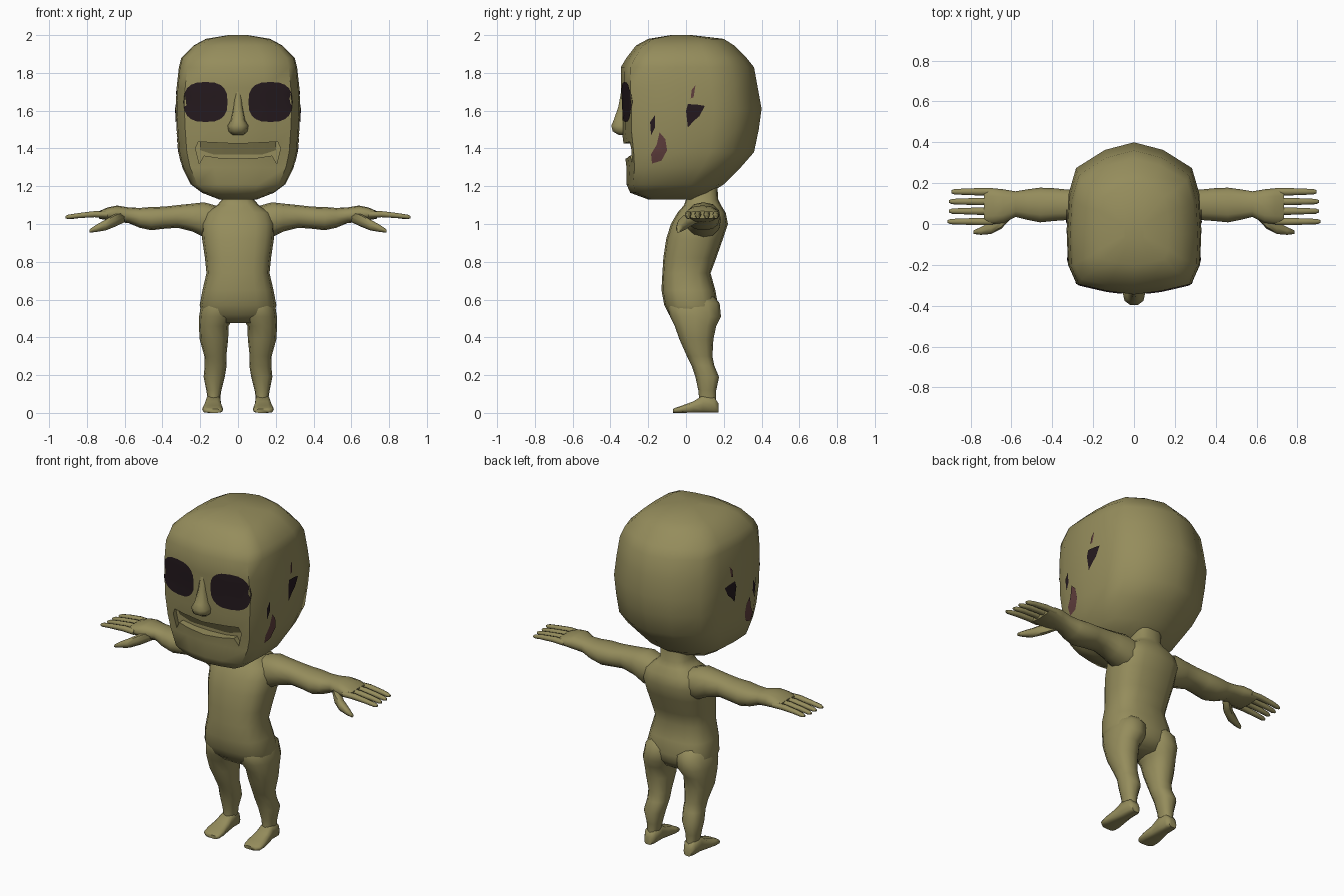
import bpy, bmesh, math
from mathutils import Vector
from mathutils.bvhtree import BVHTree

if "Cube" in bpy.data.objects:
    bpy.data.objects.remove(bpy.data.objects["Cube"])


def material(name, rgb):
    m = bpy.data.materials.new(name)
    m.diffuse_color = (*rgb, 1)
    m.use_nodes = True
    m.node_tree.nodes["Principled BSDF"].inputs["Base Color"].default_value = m.diffuse_color
    return m


SKIN = material("olive skin", (0.30, 0.265, 0.107))
DARK = material("dark hollow", (0.018, 0.010, 0.013))
BRUISE = material("red brown bruise", (0.115, 0.048, 0.046))


def make(name, verts, faces, mat, angle=60, recalc=True):
    me = bpy.data.meshes.new(name)
    me.from_pydata(verts, [], faces)
    if recalc:
        bm = bmesh.new()
        bm.from_mesh(me)
        bmesh.ops.recalc_face_normals(bm, faces=bm.faces)
        bm.to_mesh(me)
        bm.free()
    me.materials.append(mat)
    me.shade_smooth()
    me.set_sharp_from_angle(angle=math.radians(angle))
    ob = bpy.data.objects.new(name, me)
    bpy.context.collection.objects.link(ob)
    return ob


def loft(name, rings, mat=SKIN, angle=60):
    n = len(rings[0])
    verts = [p for r in rings for p in r]
    faces = [(i * n + j, i * n + (j + 1) % n, (i + 1) * n + (j + 1) % n, (i + 1) * n + j)
             for i in range(len(rings) - 1) for j in range(n)]
    faces += [tuple(range(n)), tuple(range(len(verts) - n, len(verts)))]
    return make(name, verts, faces, mat, angle), verts, faces


def oval(a0, a1, b0, b1, n=12, p=0.85):
    # rounded outline filling the box a0..a1, b0..b1
    pts = []
    for k in range(n):
        t = 2 * math.pi * k / n
        c, s = math.cos(t), math.sin(t)
        pts.append(((a0 + a1) / 2 + (a1 - a0) / 2 * math.copysign(abs(c) ** p, c),
                    (b0 + b1) / 2 + (b1 - b0) / 2 * math.copysign(abs(s) ** p, s)))
    return pts


def zring(z, x0, x1, y0, y1, **k):
    return [(x, y, z) for x, y in oval(x0, x1, y0, y1, **k)]


def xring(x, y0, y1, z0, z1, side=1, **k):
    return [(side * x, y, z) for y, z in oval(y0, y1, z0, z1, **k)]


# head: plan outline (width share, depth share from face to back) stacked by height
half = [(0, 0), (0.43, 0.025), (0.86, 0.07), (0.98, 0.19), (1, 0.42),
        (0.97, 0.66), (0.86, 0.83), (0.43, 0.95), (0, 1)]
plan = half + [(-x, y) for x, y in half[-2:0:-1]]
levels = [(1.13, .10, -.20, .06), (1.165, .19, -.295, .13), (1.21, .25, -.315, .20),
          (1.30, .295, -.315, .29), (1.38, .315, -.325, .36), (1.50, .325, -.34, .385),
          (1.61, .33, -.34, .40), (1.72, .325, -.345, .38), (1.83, .313, -.345, .36),
          (1.88, .30, -.315, .32), (1.945, .235, -.265, .255), (1.98, .17, -.20, .20),
          (2.0, .05, -.08, .03)]
head, hv, hf = loft("head", [[(w * x, f + (b - f) * y, z) for x, y in plan]
                             for z, w, f, b in levels])
tree = BVHTree.FromPolygons(hv, hf)

# mouth opening cut into the face
grin = [(-.21, 1.435), (0, 1.425), (.21, 1.435), (.225, 1.40), (.205, 1.32),
        (.18, 1.362), (.1, 1.35), (0, 1.346), (-.1, 1.35), (-.18, 1.362),
        (-.205, 1.32), (-.225, 1.40)]
cutter, _, _ = loft("mouth_cutter", [[(x, y, z) for x, z in grin] for y in (-.5, -.262)])
cutter.hide_render = True
cutter.hide_set(True)
cut = head.modifiers.new("mouth", "BOOLEAN")
cut.operation = "DIFFERENCE"
cut.solver = "EXACT"
cut.object = cutter
bpy.context.view_layer.objects.active = head
bpy.ops.object.modifier_apply(modifier=cut.name)
head.data.set_sharp_from_angle(angle=math.radians(50))
bpy.data.objects.remove(cutter)

# upper tooth band, slanting back inside the mouth
loft("upper_teeth", [[(x, f, 1.435), (x, f + .035, 1.368), (x, -.25, 1.368), (x, -.25, 1.435)]
                     for x, f in ((-.20, -.285), (-.1, -.302), (.1, -.302), (.20, -.285))], angle=40)

# nose
loft("nose", [zring(z, -w, w, f, -.28, n=10) for z, w, f in
              ((1.70, .018, -.345), (1.62, .026, -.36), (1.55, .038, -.385),
               (1.52, .055, -.398), (1.49, .05, -.39), (1.47, .03, -.355))])


def patch(name, outline, axis, side, mat):
    # thin plate draped over the head surface
    cu = sum(p[0] for p in outline) / len(outline)
    cv = sum(p[1] for p in outline) / len(outline)
    d = Vector((0, 1, 0)) if axis == "front" else Vector((-side, 0, 0))
    n, verts = len(outline), []
    for s in (1, .8, .6, .4, .2):
        for u, v in outline:
            u, v = cu + (u - cu) * s, cv + (v - cv) * s
            o = Vector((side * u, -1, v)) if axis == "front" else Vector((side, u, v))
            verts.append(tree.ray_cast(o, d)[0] - d * .005)
    faces = [(i * n + j, i * n + (j + 1) % n, (i + 1) * n + (j + 1) % n, (i + 1) * n + j)
             for i in range(4) for j in range(n)] + [tuple(range(4 * n, 5 * n))]
    a, b, c = (verts[k] for k in faces[0][:3])
    if (b - a).cross(c - a).dot(d) > 0:
        faces = [f[::-1] for f in faces]
    make(name, verts, faces, mat, recalc=False)


for s, tag in ((1, "left"), (-1, "right")):
    # eye sockets, ear holes and cheek marks
    patch(tag + "_eye", oval(.055, .288, 1.54, 1.752, n=20, p=.75), "front", s, DARK)
    patch(tag + "_ear_hole", [(.0, 1.60), (.01, 1.635), (.06, 1.632), (.10, 1.625),
                              (.07, 1.57), (.04, 1.545), (.01, 1.51)], "side", s, DARK)
    patch(tag + "_temple_mark", [(-.185, 1.47), (-.165, 1.51), (-.165, 1.575),
                                 (-.19, 1.54)], "side", s, DARK)
    patch(tag + "_cheek_bruise", [(-.18, 1.32), (-.13, 1.335), (-.10, 1.39), (-.11, 1.45),
                                  (-.14, 1.485), (-.155, 1.42), (-.185, 1.37)], "side", s, BRUISE)
    patch(tag + "_ear_mark", [(.025, 1.665), (.04, 1.67), (.05, 1.735), (.03, 1.71)],
          "side", s, BRUISE)

# torso and neck
loft("torso", [zring(z, -w, w, f, b, n=16, p=.75) for z, w, f, b in
               ((.475, .13, -.04, .12), (.52, .19, -.09, .16), (.57, .203, -.115, .17),
                (.65, .188, -.13, .155), (.74, .167, -.125, .13), (.82, .175, -.12, .16),
                (.92, .19, -.105, .195), (1.0, .195, -.08, .222), (1.06, .175, -.045, .21),
                (1.10, .11, -.01, .185), (1.13, .085, 0, .17), (1.23, .085, 0, .165))])

for s, tag in ((1, "left"), (-1, "right")):
    # leg with hip, calf and ankle
    loft(tag + "_leg", [zring(z, *sorted((s * a, s * b)), f, k) for z, a, b, f, k in
                        ((.64, .03, .15, -.06, .13), (.58, .01, .195, -.10, .178),
                         (.51, .02, .206, -.085, .185), (.46, .05, .207, -.06, .16),
                         (.39, .052, .203, -.035, .145), (.30, .062, .178, .005, .14),
                         (.25, .06, .176, .03, .15), (.19, .07, .182, .05, .175),
                         (.12, .088, .168, .065, .16), (.07, .095, .16, .07, .16),
                         (.02, .10, .16, .06, .165))])
    # foot running from heel to toes
    loft(tag + "_foot", [[(s * x, y, z) for x, z in oval(a, b, 0, t, n=10, p=.6)]
                         for y, a, b, t in ((.172, .105, .155, .05), (.15, .092, .168, .085),
                                            (.09, .09, .17, .095), (.04, .086, .18, .062),
                                            (-.02, .078, .19, .04), (-.055, .08, .188, .028),
                                            (-.07, .09, .165, .02))])
    # arm and palm
    loft(tag + "_arm", [xring(x, *box, side=s) for x, *box in
                        ((.09, .02, .18, .93, 1.09), (.18, .0, .185, .93, 1.115),
                         (.24, .01, .175, .96, 1.108), (.32, .02, .168, .98, 1.10),
                         (.39, .015, .175, .975, 1.092), (.46, .008, .178, .967, 1.09),
                         (.52, .02, .17, .98, 1.085), (.58, .035, .16, 1.005, 1.088),
                         (.64, .005, .17, 1.01, 1.098), (.69, .0, .175, 1.02, 1.088),
                         (.735, .0, .175, 1.028, 1.068))])
    # four fingers
    for k, (y, tip) in enumerate(((.158, .895), (.11, .905), (.063, .905), (.012, .913))):
        loft(f"{tag}_finger_{k + 1}",
             [xring(x, y - r, y + r, z - .9 * r, z + .9 * r, side=s, n=8) for x, z, r in
              ((.69, 1.05, .018), (.76, 1.052, .018), (.84, 1.045, .015),
               (tip - .015, 1.038, .013), (tip, 1.036, .007))])
    # thumb, angled forward and down
    loft(tag + "_thumb", [xring(x, y - r, y + r, z - r, z + r, side=s, n=8) for x, y, z, r in
                          ((.60, .06, 1.04, .03), (.65, .01, 1.02, .034), (.70, -.02, .995, .029),
                           (.75, -.034, .977, .019), (.785, -.04, .963, .009))])
